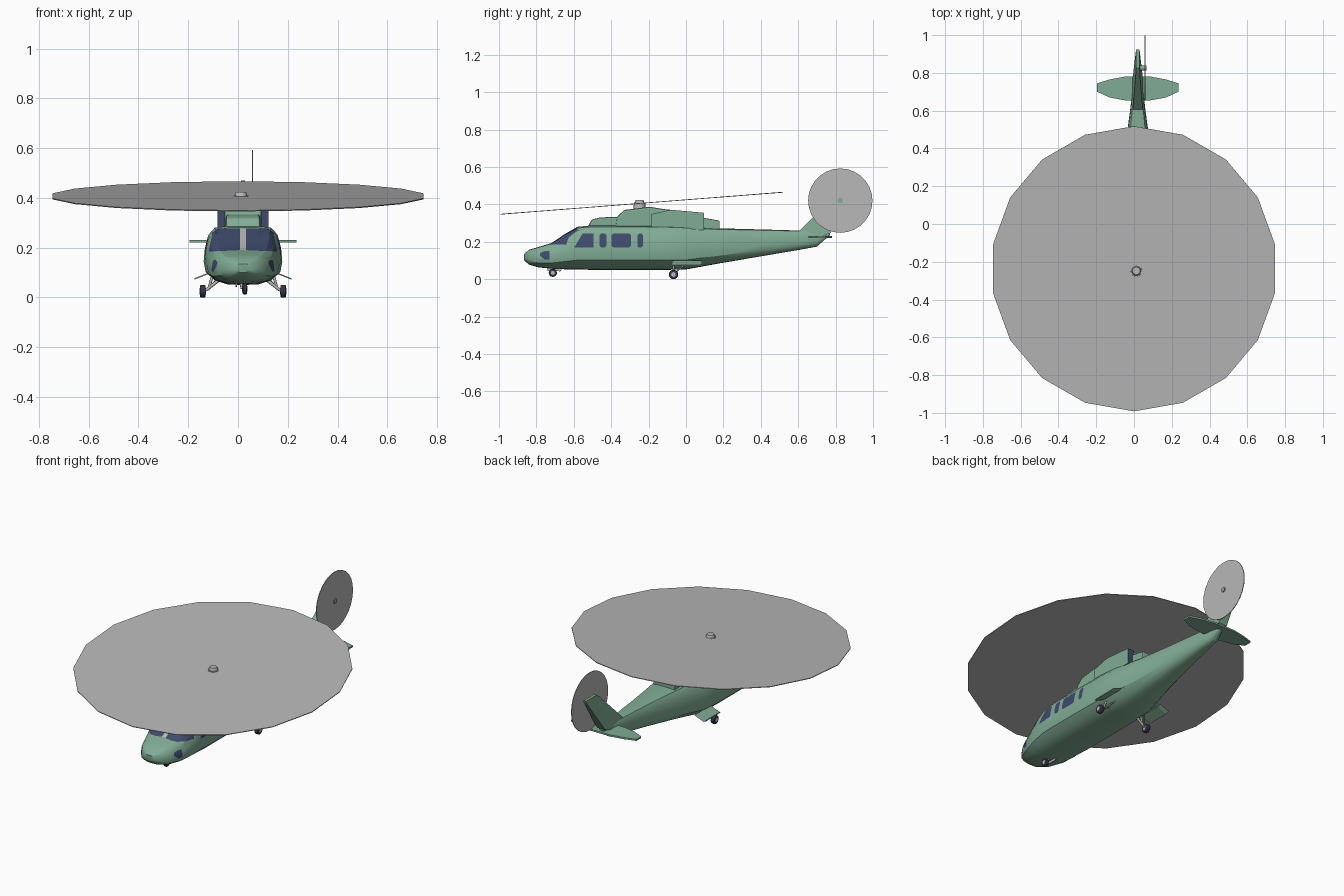
import bpy, bmesh, math
from mathutils import Vector

if "Cube" in bpy.data.objects:
    bpy.data.objects.remove(bpy.data.objects["Cube"])

CX = 0.02  # centre line of the body


def material(name, rgb):
    m = bpy.data.materials.new(name)
    m.use_nodes = True
    m.diffuse_color = (*rgb, 1)
    m.node_tree.nodes["Principled BSDF"].inputs["Base Color"].default_value = (*rgb, 1)
    return m


GREEN = material("sage_green", (0.22, 0.41, 0.30))
GLASS = material("navy_glass", (0.05, 0.07, 0.15))
GREY = material("light_grey", (0.48, 0.48, 0.48))
TYRE = material("dark_tyre", (0.03, 0.035, 0.07))


def finish(name, bm, mats, smooth=None):
    bmesh.ops.recalc_face_normals(bm, faces=bm.faces)
    mesh = bpy.data.meshes.new(name)
    bm.to_mesh(mesh)
    bm.free()
    for m in mats:
        mesh.materials.append(m)
    obj = bpy.data.objects.new(name, mesh)
    bpy.context.scene.collection.objects.link(obj)
    if smooth:
        bpy.ops.object.select_all(action='DESELECT')
        obj.select_set(True)
        bpy.context.view_layer.objects.active = obj
        bpy.ops.object.shade_smooth_by_angle(angle=math.radians(smooth))
    return obj


def prism(name, pts, lo, hi, mats, axis="x", rule=None, smooth=None, bevel=0):
    """Extrude a closed profile: (y, z) along x, or (x, y) along z."""
    bm = bmesh.new()
    put = (lambda p, h: (h, *p)) if axis == "x" else (lambda p, h: (*p, h))
    rings = [[bm.verts.new(put(p, h)) for p in pts] for h in (lo, hi)]
    for ring in rings:
        bm.faces.new(ring)
    for i in range(len(pts)):
        j = (i + 1) % len(pts)
        bm.faces.new((rings[0][i], rings[0][j], rings[1][j], rings[1][i]))
    bmesh.ops.recalc_face_normals(bm, faces=bm.faces)
    if rule:
        for f in bm.faces:
            f.material_index = rule(f)
    obj = finish(name, bm, mats, smooth)
    if bevel:
        mod = obj.modifiers.new("bevel", 'BEVEL')
        mod.width, mod.segments = bevel, 2
    return obj


def circle(a, b, r, n):
    return [(a + r * math.sin(math.tau * i / n), b + r * math.cos(math.tau * i / n)) for i in range(n)]


def tube(name, p, q, r1, r2, mat, n=10):
    p, q = Vector(p), Vector(q)
    bm = bmesh.new()
    bmesh.ops.create_cone(bm, cap_ends=True, segments=n, radius1=r1, radius2=r2, depth=(q - p).length)
    obj = finish(name, bm, [mat], 40)
    obj.location = (p + q) / 2
    obj.rotation_euler = (q - p).to_track_quat('Z', 'Y').to_euler()
    return obj


def cut_panel(bm, poly, ax, index, keep):
    """Cut a convex outline, seen along y (ax 0) or x (ax 1), and colour it."""
    mid = [sum(c) / len(poly) for c in zip(*poly)]
    planes = []
    lo = [min(p[k] for p in poly) for k in (0, 1)]
    hi = [max(p[k] for p in poly) for k in (0, 1)]

    def near(f):
        a, b = [v.co[ax] for v in f.verts], [v.co.z for v in f.verts]
        return max(a) > lo[0] and min(a) < hi[0] and max(b) > lo[1] and min(b) < hi[1]

    def inside(f):
        c = f.calc_center_median()
        return all((c - co).dot(no) > 0 for co, no in planes)

    for p, q in zip(poly, poly[1:] + poly[:1]):
        co, no = Vector((0, 0, p[1])), Vector((0, 0, p[0] - q[0]))
        co[ax], no[ax] = p[0], q[1] - p[1]
        no.normalize()
        centre = Vector((0, 0, mid[1]))
        centre[ax] = mid[0]
        if (centre - co).dot(no) < 0:
            no = -no
        faces = [f for f in bm.faces if near(f) and inside(f) and keep(f)]
        geom = set(faces)
        for f in faces:
            geom.update(f.edges, f.verts)
        bmesh.ops.bisect_plane(bm, geom=list(geom), dist=1e-5, plane_co=co, plane_no=no)
        planes.append((co, no))
    for f in bm.faces:
        if inside(f) and keep(f):
            f.material_index = index


# Fuselage: one half section lofted along y (y, bottom, top, half width)
half = [(0, 0), (.4, .01), (.72, .08), (.95, .22), (1, .4), (.97, .62), (.88, .85), (.72, .97), (.4, 1), (0, 1)]
section = half + [(-w, h) for w, h in half[-2:0:-1]]
stations = [(-.865, .10, .135, .025), (-.84, .078, .157, .07), (-.79, .063, .172, .105), (-.72, .056, .193, .13),
            (-.65, .053, .24, .145), (-.58, .052, .28, .153), (-.51, .05, .287, .158), (-.3, .05, .287, .158),
            (-.1, .05, .285, .156), (0, .052, .281, .145), (.17, .083, .272, .108), (.4, .122, .266, .068),
            (.607, .157, .26, .04), (.70, .174, .257, .03), (.77, .236, .253, .012)]
bm = bmesh.new()
rings = [[bm.verts.new((CX + w * hw, y, b + h * (t - b))) for w, h in section] for y, b, t, hw in stations]
for r, s in zip(rings, rings[1:]):
    for i in range(len(section)):
        j = (i + 1) % len(section)
        bm.faces.new((r[i], r[j], s[j], s[i]))
bm.faces.new(rings[0])
bm.faces.new(rings[-1])
bmesh.ops.recalc_face_normals(bm, faces=bm.faces)

# Windscreen halves and centre post
front = lambda f: f.calc_center_median().y < -.52 and f.normal.y < -.05
for s in (-1, 1):
    cut_panel(bm, [(CX + s * x, z) for x, z in
                   [(.012, .19), (.138, .184), (.122, .262), (.1, .277), (.012, .277)]], 0, 1, front)
cut_panel(bm, [(CX - .012, .19), (CX + .012, .19), (CX + .012, .277), (CX - .012, .277)], 0, 2, front)

# Side windows and nose windows, cut through both flanks
flank = lambda f: abs(f.normal.x) > .2
windows = [[(-.597, .17), (-.553, .243), (-.495, .243), (-.495, .17)]]
for a, b in ((-.462, -.425), (-.398, -.295), (-.26, -.23)):
    c = .008
    windows.append([(a, .17 + c), (a + c, .17), (b - c, .17), (b, .17 + c),
                    (b, .243 - c), (b - c, .243), (a + c, .243), (a, .243 - c)])
windows.append([(-.78, .14), (-.755, .15), (-.73, .15), (-.73, .105), (-.755, .105), (-.78, .125)])
for w in windows:
    cut_panel(bm, w, 1, 1, flank)
finish("fuselage", bm, [GREEN, GLASS, GREY], 30)

# Roof fairing, gearbox cover and rear spine
prism("roof_fairing", [(-.53, .27), (-.505, .318), (-.46, .33), (-.35, .334), (-.1, .334), (-.1, .27)],
      CX - .07, CX + .07, [GREEN], bevel=.01)
prism("gearbox_cover", [(-.38, .27), (-.37, .333), (-.33, .37), (-.195, .387), (-.115, .374), (.09, .355), (.09, .26)],
      CX - .075, CX + .075, [GREEN], bevel=.01)
prism("rear_spine", [(0, .26), (0, .333), (.095, .328), (.18, .313), (.18, .26)],
      CX - .07, CX + .07, [GREEN], bevel=.006)

# Engines with dark intake and exhaust ends
for side, s in (("left", 1), ("right", -1)):
    prism(side + "_engine", [(-.185, .275), (-.185, .348), (-.08, .371), (.095, .355), (.095, .262)],
          CX + s * .06, CX + s * .103, [GREEN, GLASS], rule=lambda f: int(abs(f.normal.y) > .95))

# Tail fin, thinner toward the tip
fin = prism("tail_fin", [(.6, .245), (.607, .26), (.80, .452), (.825, .47), (.925, .47), (.92, .455), (.77, .245), (.7, .22)],
            -1, 1, [GREEN])
for v in fin.data.vertices:
    v.co.x = CX + v.co.x * (.028 - .085 * (v.co.z - .24))

# Tailplane
edge = [(-.215, .70), (-.15, .67), (-.07, .655), (.07, .655), (.15, .67), (.215, .70)]
prism("tailplane", [(CX + x, y) for x, y in edge] + [(CX + x, 1.435 - y + .01 * (abs(x) > .2)) for x, y in edge[::-1]],
      .221, .231, [GREEN], axis="z")

# Tail rotor disc with hub and shaft
prism("tail_rotor", circle(.825, .42, .172, 28), .056, .060, [GREY])
tube("tail_rotor_shaft", (CX, .825, .42), (.066, .825, .42), .014, .014, GREEN)

# Main rotor disc, tilted forward, with mast and hub
rotor = prism("main_rotor", circle(0, 0, .757, 18), -.002, .002, [GREY], axis="z")
rotor.location = (0, -.237, .406)
rotor.rotation_euler.x = math.radians(4.45)
tube("rotor_mast", (.012, -.248, .37), (.012, -.248, .41), .034, .03, GREY, 16)
tube("rotor_hub", (.012, -.248, .402), (.012, -.248, .424), .028, .02, GREY, 16)


# Wheels
def wheel(name, x, y, z, r, w):
    prism(name + "_tyre", circle(y, z, r, 16), x - w, x + w, [TYRE], smooth=40, bevel=.004)
    prism(name + "_hub", circle(y, z, r * .5, 12), x - w - .002, x + w + .002, [GREY], smooth=40)


wheel("nose_wheel", CX + .008, -.712, .034, .022, .009)
tube("nose_strut", (CX - .006, -.70, .075), (CX - .006, -.71, .034), .006, .005, GREY)
prism("nose_gear_door", [(-.74, .045), (-.67, .042), (-.66, .065), (-.74, .065)], CX - .03, CX - .024, [GREY])
for side, s in (("left", 1), ("right", -1)):
    x = lambda d: CX + s * d
    wheel(side + "_main_wheel", x(.162), -.067, .025, .025, .011)
    tube(side + "_main_strut", (x(.15), -.067, .028), (x(.09), -.067, .075), .006, .007, GREY)
    tube(side + "_main_brace", (x(.14), -.067, .03), (x(.12), -.067, .095), .005, .006, GREY)
    tube(side + "_drag_brace", (x(.145), -.064, .03), (x(.1), -.01, .075), .004, .004, GREY)
    # Open gear door beside the wheel
    door = prism(side + "_gear_door", [(-.075, .075), (.06, .075), (.085, .095), (-.065, .095)],
                 x(.135), x(.195), [GREEN])
    for v in door.data.vertices:
        d = abs(v.co.x - CX)
        v.co.z = .098 - (d - .135) * .4 + (.003 if v.co.z > .085 else -.003)
